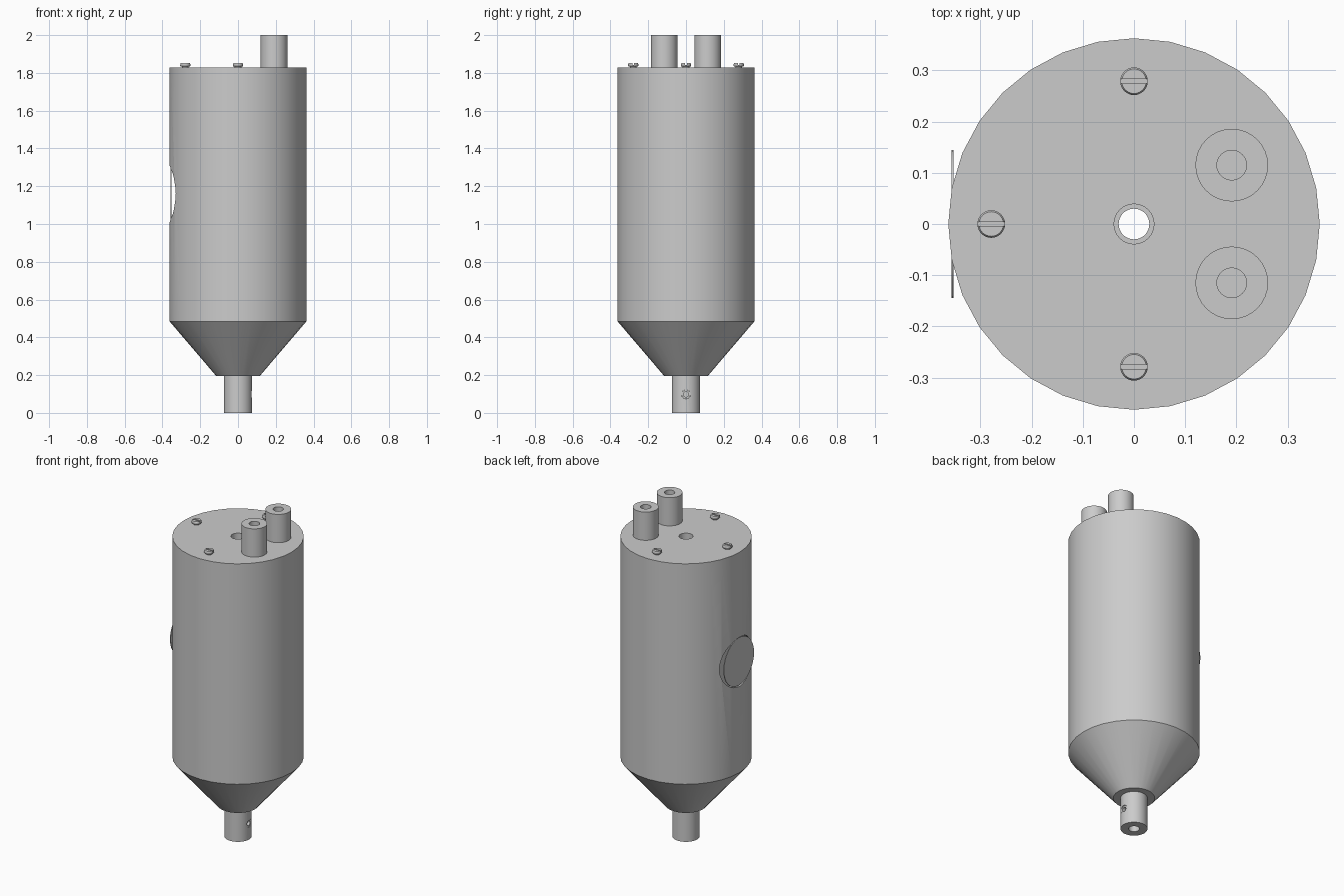
import bpy, bmesh, math
from mathutils import Matrix

if "Cube" in bpy.data.objects:
    bpy.data.objects.remove(bpy.data.objects["Cube"])

grey = bpy.data.materials.new("brushed grey")
grey.use_nodes = True
colour = (0.6, 0.6, 0.6, 1)
grey.diffuse_color = colour
grey.node_tree.nodes["Principled BSDF"].inputs["Base Color"].default_value = colour


def finish(name, bm):
    bmesh.ops.recalc_face_normals(bm, faces=bm.faces)
    mesh = bpy.data.meshes.new(name)
    bm.to_mesh(mesh)
    bm.free()
    mesh.materials.append(grey)
    ob = bpy.data.objects.new(name, mesh)
    bpy.context.collection.objects.link(ob)
    return ob


def select(ob):
    bpy.ops.object.select_all(action='DESELECT')
    ob.select_set(True)
    bpy.context.view_layer.objects.active = ob


def smooth(ob):
    select(ob)
    bpy.ops.object.shade_smooth_by_angle(angle=math.radians(30))


def lathe(name, profile, matrix=Matrix(), sides=32):
    """Spin a closed (radius, height) outline about the z axis."""
    bm = bmesh.new()
    rings = []
    for i in range(sides):
        a = 2 * math.pi * i / sides
        rings.append([bm.verts.new((r * math.cos(a), r * math.sin(a), z)) for r, z in profile])
    n = len(profile)
    for i in range(sides):
        p, q = rings[i], rings[(i + 1) % sides]
        for j in range(n):
            k = (j + 1) % n
            if profile[j][0] or profile[k][0]:
                bm.faces.new((p[j], q[j], q[k], p[k]))
    bmesh.ops.remove_doubles(bm, verts=bm.verts, dist=1e-5)
    bm.transform(matrix)
    return finish(name, bm)


def tube(name, outer, inner, z0, z1, matrix=Matrix()):
    return lathe(name, [(inner, z0), (outer, z0), (outer, z1), (inner, z1)], matrix)


def disc(name, radius, thickness, matrix, sides=32):
    bm = bmesh.new()
    bmesh.ops.create_cone(bm, cap_ends=True, segments=sides, radius1=radius,
                          radius2=radius, depth=thickness, matrix=matrix)
    return finish(name, bm)


def cut(ob, cutter):
    mod = ob.modifiers.new("cut", 'BOOLEAN')
    mod.object = cutter
    mod.solver = 'EXACT'
    select(ob)
    bpy.ops.object.modifier_apply(modifier=mod.name)
    bpy.data.objects.remove(cutter)


def along_x(x, z):
    return Matrix.Translation((x, 0, z)) @ Matrix.Rotation(math.pi / 2, 4, 'Y')


# Main body with conical lower end, central bore and side window
body = lathe("body", [(0.039, 1.828), (0.363, 1.828), (0.363, 0.485),
                      (0.115, 0.195), (0.039, 0.195)])
cut(body, disc("window_cutter", 0.15, 0.1, along_x(-0.37, 1.16)))
smooth(body)
smooth(disc("window_disc", 0.145, 0.004, along_x(-0.355, 1.16)))

# Outlet nozzle with a set screw in its side
nozzle = tube("nozzle", 0.075, 0.03, 0, 0.2)
cut(nozzle, disc("screw_hole_cutter", 0.024, 0.08, along_x(0.08, 0.098)))
smooth(nozzle)
smooth(lathe("set_screw", [(0, 0), (0.0235, 0), (0.0235, 0.034), (0.014, 0.034),
                           (0.014, 0.015), (0, 0.015)], along_x(0.037, 0.098)))

# Two hollow connection posts on top
for side, label in ((-1, "front"), (1, "back")):
    place = Matrix.Translation((0.191, 0.115 * side, 1.825))
    smooth(lathe(label + "_post", [(0, 0), (0.071, 0), (0.071, 0.175), (0.029, 0.175),
                                   (0.029, 0.02), (0, 0.02)], place))

# Slotted lid screws
for label, x, y in (("front", 0, -0.279), ("back", 0, 0.279), ("right", -0.279, 0)):
    place = Matrix.Translation((x, y, 1.826))
    screw = lathe(label + "_lid_screw", [(0, 0), (0.018, 0), (0.018, 0.008), (0.024, 0.008),
                                         (0.027, 0.011), (0.027, 0.021), (0.024, 0.026),
                                         (0, 0.026)], place)
    bm = bmesh.new()
    bmesh.ops.create_cube(bm, size=1, matrix=Matrix.Translation((x, y, 1.852))
                          @ Matrix.Diagonal((0.08, 0.008, 0.02, 1)))
    cut(screw, finish("slot_cutter", bm))
    smooth(screw)
